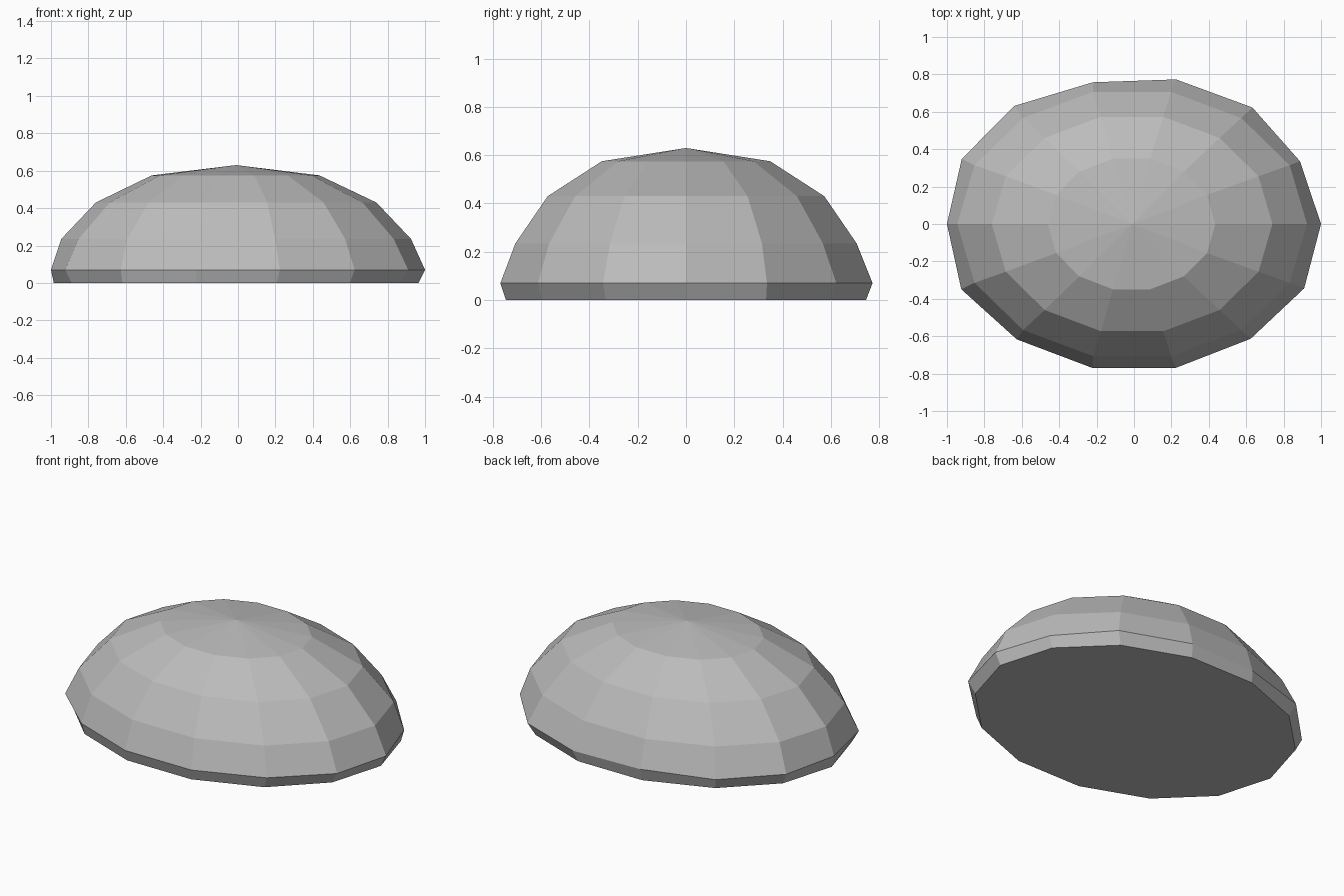
import bpy, bmesh, math

if "Cube" in bpy.data.objects:
    bpy.data.objects.remove(bpy.data.objects["Cube"])

SIDES = 14
# x radius, y radius, x offset, z of each ring, from the ground up
RINGS = [
    (0.975, 0.765, -0.01, 0.0),
    (1.0, 0.785, 0.0, 0.07),
    (0.935, 0.725, -0.01, 0.235),
    (0.75, 0.588, -0.01, 0.43),
    (0.448, 0.358, -0.013, 0.575),
]
# slight unevenness of the widest rim
RIM = [1, .985, 1.015, 1.01, .99, 1.028, 1.022, 1, 1.025, 1.005, 1.005, 1.005, 1, 1.01]

grey = bpy.data.materials.new("stone_grey")
grey.diffuse_color = (0.5, 0.5, 0.5, 1)
grey.use_nodes = True
grey.node_tree.nodes["Principled BSDF"].inputs["Base Color"].default_value = grey.diffuse_color

# Boulder: stacked oval rings closed by an apex and a flat base
bm = bmesh.new()
rings = []
for r, (rx, ry, ox, z) in enumerate(RINGS):
    ring = []
    for i in range(SIDES):
        a = 2 * math.pi * i / SIDES
        k = RIM[i] if r == 1 else 1
        ring.append(bm.verts.new((ox + rx * k * math.cos(a), ry * k * math.sin(a), z)))
    rings.append(ring)
apex = bm.verts.new((-0.01, 0, 0.63))
bm.faces.new(rings[0][::-1])
for i in range(SIDES):
    j = (i + 1) % SIDES
    for lo, hi in zip(rings, rings[1:]):
        bm.faces.new((lo[i], lo[j], hi[j], hi[i]))
    bm.faces.new((rings[-1][i], rings[-1][j], apex))

mesh = bpy.data.meshes.new("boulder")
bm.to_mesh(mesh)
bm.free()
mesh.materials.append(grey)
boulder = bpy.data.objects.new("boulder", mesh)
bpy.context.collection.objects.link(boulder)
